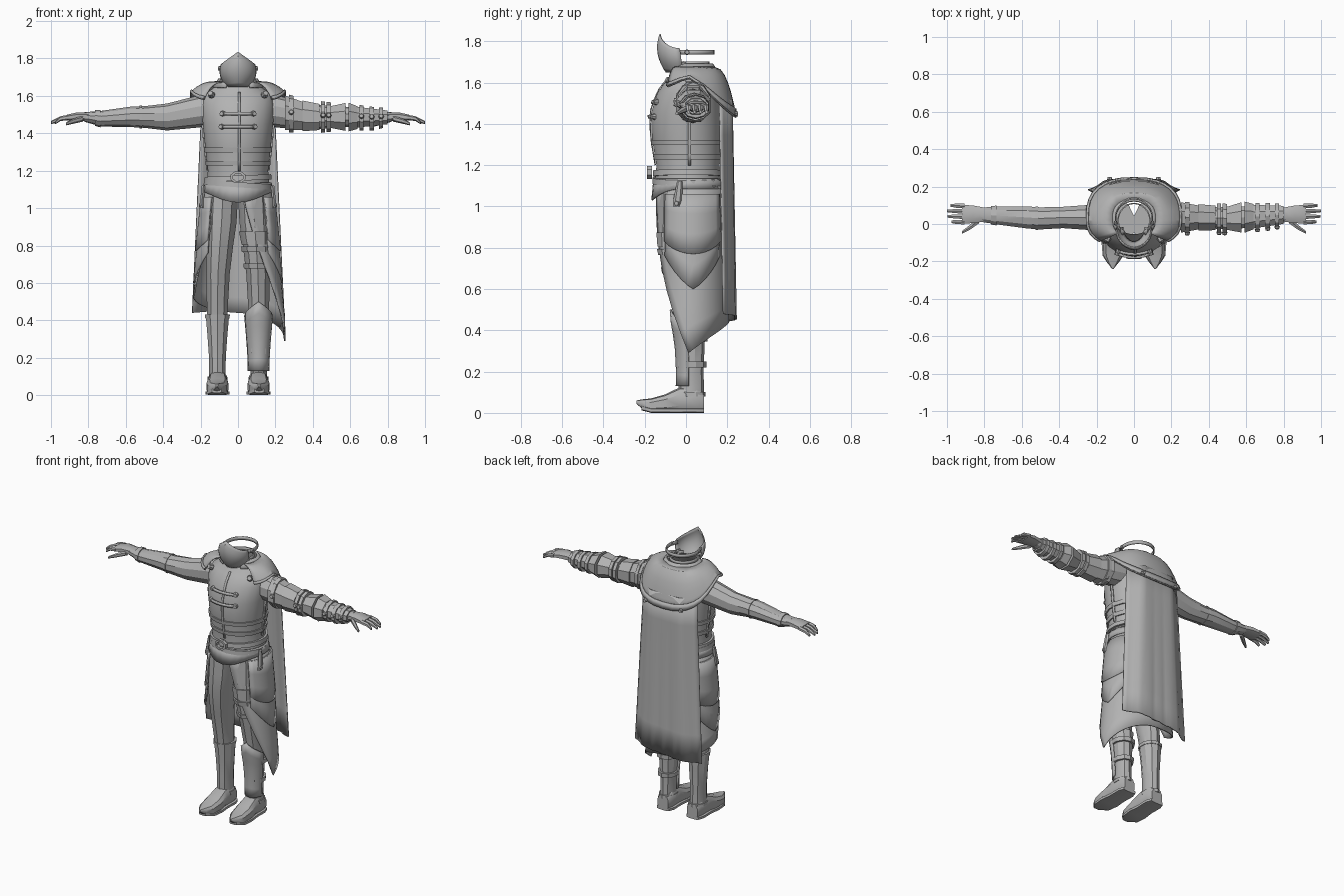
import bpy, bmesh, math
from math import sin, cos, pi, radians
from mathutils import Vector

cube = bpy.data.objects.get("Cube")
if cube:
    bpy.data.objects.remove(cube, do_unlink=True)

grey = bpy.data.materials.new("plain_grey")
grey.use_nodes = True
COL = (0.45, 0.45, 0.45, 1)
grey.diffuse_color = COL
grey.node_tree.nodes["Principled BSDF"].inputs["Base Color"].default_value = COL
made = []


def lerp(a, b, t):
    return a + (b - a) * t


def spow(v, p):
    return math.copysign(abs(v) ** p, v)


def finish(name, bm, thick=0):
    bmesh.ops.recalc_face_normals(bm, faces=bm.faces)
    me = bpy.data.meshes.new(name)
    bm.to_mesh(me)
    bm.free()
    me.materials.append(grey)
    ob = bpy.data.objects.new(name, me)
    bpy.context.collection.objects.link(ob)
    if thick:
        mod = ob.modifiers.new("thickness", "SOLIDIFY")
        mod.thickness, mod.offset = thick, 0
    made.append(ob)
    return ob


def sheet(name, f, nu, nv, thick=0.008):
    """Grid surface from f(u, v), both 0..1."""
    bm = bmesh.new()
    g = [[bm.verts.new(f(i / nu, j / nv)) for i in range(nu + 1)] for j in range(nv + 1)]
    for j in range(nv):
        for i in range(nu):
            bm.faces.new((g[j][i], g[j][i + 1], g[j + 1][i + 1], g[j + 1][i]))
    return finish(name, bm, thick)


def tube(name, rows, axis="z", n=8, p=1.0, s=1, caps=True, tilt=0):
    """Loft of ellipses; row = (position, centre a, centre b, radius a, radius b)."""
    bm = bmesh.new()
    rings = []
    for t, ca, cb, ra, rb in rows:
        ring = []
        for k in range(n):
            a = 2 * pi * (k + 0.5) / n
            u, v = ca + ra * spow(cos(a), p), cb + rb * spow(sin(a), p)
            x, y, z = {"z": (u, v, t), "x": (t, u, v), "y": (u, t, v)}[axis]
            ring.append(bm.verts.new((s * x, y, z + tilt * x)))
        rings.append(ring)
    for r, q in zip(rings, rings[1:]):
        for k in range(n):
            bm.faces.new((r[k], r[(k + 1) % n], q[(k + 1) % n], q[k]))
    if caps:
        bm.faces.new(rings[0])
        bm.faces.new(rings[-1])
    return finish(name, bm)


def at(rows, t):
    rows = sorted(rows)
    for r, q in zip(rows, rows[1:]):
        if t <= q[0]:
            k = (t - r[0]) / (q[0] - r[0])
            return [lerp(a, b, k) for a, b in zip(r, q)]
    return list(rows[-1])


def band(name, rows, t, w, grow, flare=0, **kw):
    """Raised strap or plate that follows a loft."""
    out = []
    for d, g in ((-1, -0.004), (-1, grow), (1, grow + flare), (1, -0.004)):
        _, ca, cb, ra, rb = at(rows, t + d * w / 2)
        out.append((t + d * w / 2, ca, cb, ra + g, rb + g))
    return tube(name, out, caps=False, **kw)


def stud(name, loc, normal, r=0.012, depth=0.015):
    bm = bmesh.new()
    bmesh.ops.create_cone(bm, cap_ends=True, segments=8, radius1=r, radius2=r * 0.7, depth=depth)
    rot = Vector(normal).to_track_quat("Z", "Y")
    for v in bm.verts:
        v.co = rot @ v.co + Vector(loc)
    return finish(name, bm)


# Coat body
TORSO = [(1.06, 0, .01, .178, .162), (1.13, 0, .01, .17, .16), (1.2, 0, .01, .163, .155),
         (1.33, 0, .003, .178, .17), (1.45, 0, 0, .19, .172), (1.55, 0, .01, .197, .15),
         (1.605, 0, .02, .185, .12), (1.64, 0, .03, .135, .1), (1.675, 0, .035, .11, .09)]
tube("coat_body", TORSO, n=20, caps=False)
for i, z in enumerate((1.31, 1.24)):
    band(f"chest_strap_{i}", TORSO, z, .026, .008, n=20)
for i, (z, tilt) in enumerate(((1.16, .04), (1.125, -.07))):
    band(f"waist_belt_{i}", TORSO, z, .028, .014, n=20, tilt=tilt)


def front(x, z, off=0.0):
    _, _, cy, rx, ry = at(TORSO, z)
    return (x, cy - (ry + off) * math.sqrt(max(0, 1 - (x / rx) ** 2)), z)


def clasp(name, z, w):
    sheet(name, lambda u, v: front(lerp(-w, w, u), z + lerp(-.008, .008, v), .008), 6, 1, .012)
    for s in (-1, 1):
        stud(name + "_stud", front(s * w, z, .01), (s * .4, -1, 0), .016, .02)


clasp("upper_clasp", 1.505, .085)
clasp("lower_clasp", 1.435, .09)
sheet("coat_front_seam", lambda u, v: front(lerp(.0, .012, u), lerp(1.2, 1.62, v), .004), 1, 8, .006)
for s in (-1, 1):
    sheet("side_seam", lambda u, v: (s * (at(TORSO, lerp(1.2, 1.45, v))[3] + .002),
                                     lerp(.01, .025, u), lerp(1.2, 1.45, v)), 1, 5, .008)

# Belt buckle
bm = bmesh.new()
buckle = [((k + .5) * pi / 4) for k in range(8)]
rings = [[bm.verts.new((r * 1.25 * cos(a), y, 1.165 + r * sin(a))) for a in buckle]
         for r, y in ((.022, -.165), (.022, -.188), (.034, -.188), (.034, -.165))]
for r, q in zip(rings, rings[1:]):
    for k in range(8):
        bm.faces.new((r[k], r[k - 1], q[k - 1], q[k]))
finish("belt_buckle", bm)


# Waist sash with pointed front
def sash(u, v):
    a = 2 * pi * u
    z = lerp(1.135, 1.085 - .055 * max(0, -cos(a)) ** 3, v)
    return (lerp(.176, .186, v) * sin(a), .012 + lerp(.166, .176, v) * cos(a), z)


sheet("waist_sash", sash, 28, 1)


# Coat skirt, open in front and longer on the left
def skirt_point(phi, z, off=0):
    k = min(1, max(0, (1.1 - z) / .7))
    return ((lerp(.176, .25, k) + off) * sin(phi), .022 + (lerp(.166, .185, k) + off) * cos(phi), z)


def skirt(u, v):
    s = 2 * u - 1
    top, bottom, end = (172, 93, .29) if s > 0 else (148, 95, .54)
    phi = radians(s * lerp(top, bottom, v ** 1.3))
    return skirt_point(phi, lerp(1.1, lerp(.44, end, abs(s) ** 1.6), v))


sheet("coat_skirt", skirt, 28, 8)
for s in (-1, 1):
    def panel(low, edge, power, off, s=s):
        return lambda u, v: skirt_point(s * radians(lerp(40, 132, u)),
                                        lerp(1.06, low + edge * abs(2 * u - 1) ** power, v), off)
    sheet("skirt_panel_lower", panel(.6, .16, 1.3, .007), 10, 4, .01)
    sheet("skirt_panel_upper", panel(.77, .06, 2, .014), 10, 3, .01)
    tube("belt_hanger", [(1.0, .19, -.045, .012, .018), (1.03, .193, -.04, .012, .022),
                         (1.12, .185, -.03, .01, .014)], s=s, n=6)
    stud("hanger_stud", (s * .2, -.045, 1.015), (s, -.2, 0), .014)


# Cape and shoulder mantle
def cape(u, v):
    t = 2 * u - 1
    pleat = .004 * cos(t * 6 * pi)
    y = lerp(.222, .238, v) - .06 * max(0, abs(t) - .55) / .45 + pleat * v
    return (t * lerp(.195, .245, v), y, lerp(1.52, .46 + .02 * t, v))


def mantle(u, v, off=0):
    phi = radians(lerp(-138, 138, u))
    c = cos(phi)
    low = 1.6 - .17 * max(0, c) ** .7 - .03 * max(0, -c) + .02 * abs(sin(phi)) ** 8
    k = v ** .65
    rx, ry = lerp(.115, .25, k) + off, lerp(.1, .212 if c > 0 else .15, k) + off
    z = lerp(1.675, low, v ** 1.6) + off
    return (rx * spow(sin(phi), .8), .03 + ry * spow(c, .75), z)


sheet("cape", cape, 18, 6)
sheet("shoulder_mantle", mantle, 24, 6)
sheet("mantle_trim", lambda u, v: mantle(u, lerp(.9, 1, v), .005), 24, 1, .008)
sheet("mantle_collar", lambda u, v: (lerp(.1, .13, v) * sin(radians(lerp(-150, 150, u))),
      .035 + lerp(.09, .12, v) * cos(radians(lerp(-150, 150, u))),
      lerp(1.69, 1.645, v)), 20, 1, .012)
for s in (-1, 1):
    stud("mantle_button", (s * .145, -.085, 1.61), (s * .4, -1, .5), .02, .025)
    stud("cape_button", (s * .13, .245, 1.45), (0, 1, 0), .014)


# Face mask and head straps
def mask(u, v):
    t = 2 * u - 1
    k = 1 - (2 * v - 1) ** 2
    rx = lerp(.06, .09, v) + .018 * k
    ry = lerp(.08, .095, v) + .025 * k
    z = lerp(1.65, 1.765 + .07 * (1 - abs(t)) ** 1.6, v)
    return (rx * sin(t * pi / 2), lerp(-.015, -.03, v) - ry * (1 - abs(t) ** 1.7), z)


sheet("face_mask", mask, 14, 8, .006)
for name, z, rx, y0, ry in (("upper_head_strap", 1.747, .1, .03, .105),
                            ("lower_head_strap", 1.69, .086, .015, .095)):
    sheet(name, lambda u, v: (rx * sin(radians(lerp(-125, 125, u))),
                              y0 + ry * cos(radians(lerp(-125, 125, u))),
                              z + lerp(-.011, .011, v)), 18, 1, .007)
    for s in (-1, 1):
        stud(name + "_rivet", (s * rx, y0 - .025, z), (s, 0, 0), .014)

# Arms and hands
ARM = [(.15, .035, 1.525, .075, .085), (.22, .035, 1.515, .072, .085), (.38, .035, 1.487, .06, .072),
       (.5, .03, 1.487, .062, .058), (.57, .035, 1.488, .062, .055), (.73, .045, 1.478, .05, .042),
       (.82, .05, 1.487, .04, .026)]
for s, side in ((1, "left"), (-1, "right")):
    tube(f"{side}_sleeve", ARM, "x", 10, s=s)
    tube(f"{side}_palm", [(.8, .05, 1.488, .04, .024), (.86, .052, 1.49, .05, .023),
                          (.92, .052, 1.483, .054, .016)], "x", 8, .8, s)
    for i, tip in enumerate((.975, .998, 1.0, .98)):
        y = .01 + i * .029
        tube(f"{side}_finger_{i}", [(.905, y, 1.485, .014, .014), (.95, y + .001, 1.478, .013, .013),
                                    (tip, y + .002, 1.457, .008, .008)], "x", 6, s=s)
    tube(f"{side}_thumb", [(.83, .02, 1.478, .02, .016), (.88, -.02, 1.465, .015, .014),
                           (.92, -.045, 1.45, .008, .008)], "x", 6, s=s)
band("right_elbow_seam", ARM, .52, .012, .004, axis="x", n=10, s=-1)
band("right_cuff", ARM, .75, .03, .006, axis="x", n=10, s=-1)

# Left arm armour
for name, x, w, g, flare in (("shoulder_plate", .3, .1, .018, -.012), ("upper_arm_plate", .39, .09, .014, -.004),
                             ("elbow_plate", .535, .08, .004, .022), ("bracer", .7, .2, .012, -.002),
                             ("bracer_flare", .615, .05, .03, -.014)):
    band("left_" + name, ARM, x, w, g, flare, axis="x", n=8)
for x in (.285, .455, .485, .66, .715, .765):
    band("left_arm_strap", ARM, x, .022, .02, axis="x", n=10)
    _, y, z, ry, rz = at(ARM, x)
    stud("left_arm_strap_buckle", (x, y - ry - .02, z + .01), (0, -1, .2), .015)

# Legs, boots and feet
LEG = [(.38, .11, .02, .055, .066), (.5, .11, .008, .06, .075), (.65, .107, -.01, .066, .09),
       (.8, .097, -.02, .075, .112), (.92, .088, -.005, .084, .13), (1.08, .08, .0, .085, .13)]
BOOT = [(.04, .11, .03, .05, .058), (.12, .11, .025, .046, .062), (.2, .11, .025, .047, .06),
        (.32, .11, .024, .056, .066), (.43, .11, .02, .066, .074)]
FOOT = [(.088, .108, .05, .04, .048), (.05, .108, .065, .054, .065), (-.03, .109, .062, .052, .062),
        (-.1, .11, .045, .06, .045), (-.17, .112, .036, .052, .034), (-.21, .113, .042, .028, .024),
        (-.24, .113, .052, .005, .008)]
SOLE = [(y, x, .012, r + .006, .012) for y, x, _, r, _ in FOOT[:5]] + [(-.215, .113, .024, .026, .012)]
for s, side in ((1, "left"), (-1, "right")):
    tube(f"{side}_trouser", LEG, n=10, s=s)
    tube(f"{side}_boot", BOOT, n=10, s=s)
    tube(f"{side}_foot", FOOT, "y", 10, .7, s)
    tube(f"{side}_sole", SOLE, "y", 8, .5, s)
    band(f"{side}_ankle_fold", BOOT, .09, .02, .008, n=10, s=s)
band("right_boot_rim", BOOT, .42, .02, .004, n=10, s=-1)

# Left leg armour
for z in (.78, .69):
    band("left_thigh_strap", LEG, z, .028, .01, n=10)
band("left_thigh_plate", LEG, .84, .07, .006, .004, n=10)
for z in (.36, .235):
    band("left_shin_strap", BOOT, z, .028, .013, n=10)


def guard(u, v):
    t = 2 * u - 1
    z = lerp(.13, .425 + .075 * (1 - abs(t)), v)
    _, x, y, rx, ry = at(BOOT, min(z, .43))
    a = t * radians(80)
    return (x + (rx + .008) * sin(a), y - (ry + .008 + .03 * max(0, v - .6)) * cos(a), z)


sheet("left_shin_guard", guard, 8, 6, .01)

# Edge-aware smooth shading
bpy.ops.object.select_all(action="DESELECT")
for ob in made:
    ob.select_set(True)
bpy.context.view_layer.objects.active = made[0]
bpy.ops.object.shade_smooth_by_angle(angle=radians(30))
